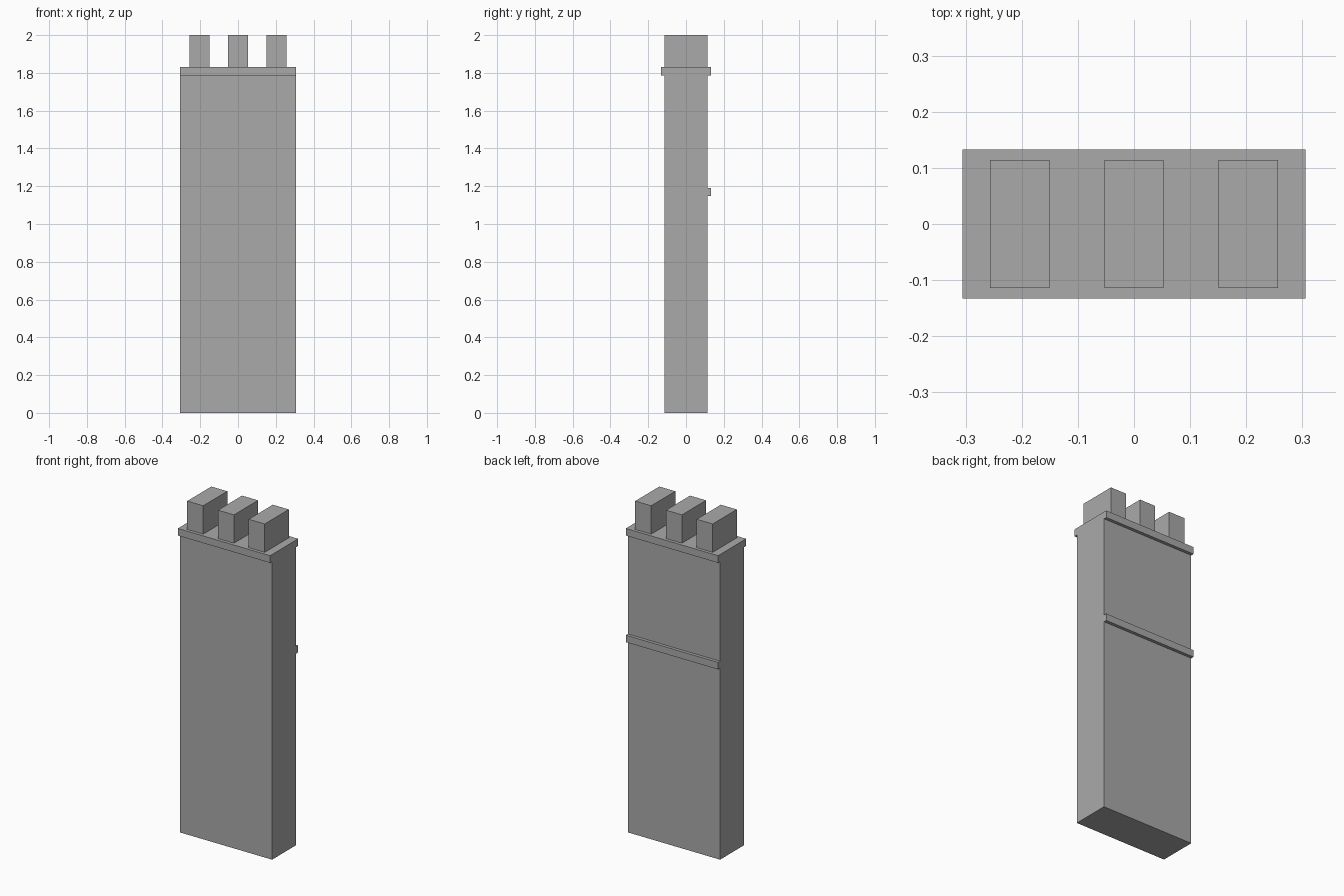
import bpy
import bmesh
from mathutils import Vector

cube = bpy.data.objects.get("Cube")
if cube:
    bpy.data.objects.remove(cube, do_unlink=True)

grey = bpy.data.materials.new("plain grey")
grey.use_nodes = True
colour = (0.4, 0.4, 0.4, 1)
grey.diffuse_color = colour
grey.node_tree.nodes["Principled BSDF"].inputs["Base Color"].default_value = colour


def box(name, low, high):
    """Axis-aligned box between two corners."""
    low, high = Vector(low), Vector(high)
    bm = bmesh.new()
    bmesh.ops.create_cube(bm, size=1)
    bmesh.ops.scale(bm, vec=high - low, verts=bm.verts)
    mesh = bpy.data.meshes.new(name)
    bm.to_mesh(mesh)
    bm.free()
    mesh.materials.append(grey)
    obj = bpy.data.objects.new(name, mesh)
    obj.location = (low + high) / 2
    bpy.context.collection.objects.link(obj)
    return obj


half_width = 0.306
half_depth = 0.114
rim_depth = 0.133
cap_bottom, cap_top, height = 1.787, 1.83, 2.0

# Tall flat stack and its overhanging cap
box("stack_body", (-half_width, -half_depth, 0), (half_width, half_depth, cap_bottom))
box("cap_slab", (-half_width, -rim_depth, cap_bottom), (half_width, rim_depth, cap_top))

# Raised band across the back only
box("back_band", (-half_width, half_depth, 1.148), (half_width, rim_depth, 1.19))

# Three chimney blocks on the cap
block_half = 0.053
for name, x in (("right", -0.204), ("middle", 0), ("left", 0.204)):
    box(name + "_chimney_block", (x - block_half, -half_depth, cap_top),
        (x + block_half, half_depth, height))
